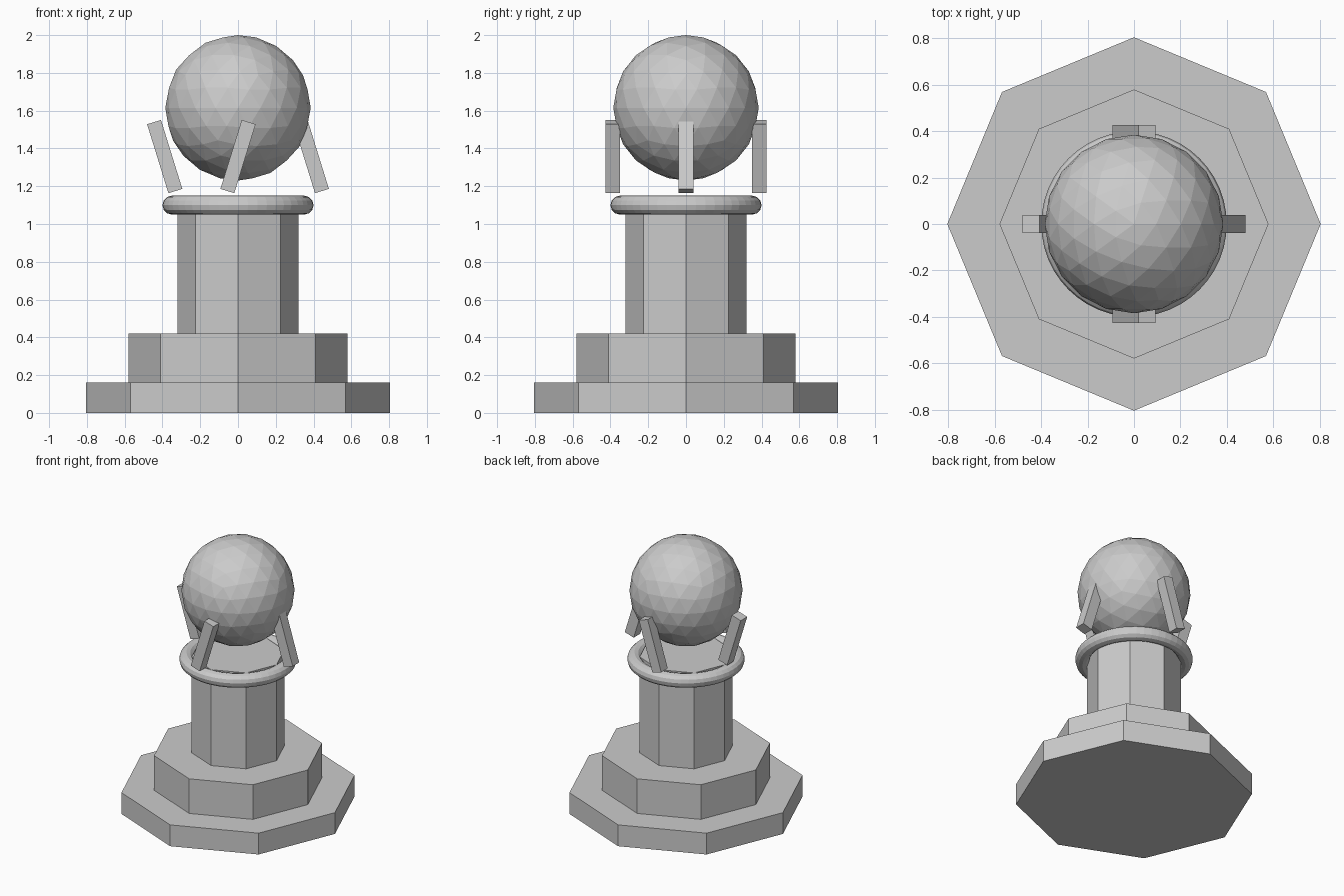
import bpy
import math

cube = bpy.data.objects.get("Cube")
if cube:
    bpy.data.objects.remove(cube, do_unlink=True)

# Single stone colour
stone = bpy.data.materials.new("grey_stone")
stone.use_nodes = True
colour = (0.6, 0.6, 0.6, 1.0)
stone.diffuse_color = colour
stone.node_tree.nodes["Principled BSDF"].inputs["Base Color"].default_value = colour


def finish(name):
    obj = bpy.context.object
    obj.name = name
    obj.data.materials.clear()
    obj.data.materials.append(stone)
    return obj


def octagon(name, radius, bottom, top):
    bpy.ops.mesh.primitive_cylinder_add(
        vertices=8, radius=radius, depth=top - bottom,
        location=(0, 0, (bottom + top) / 2))
    return finish(name)


# Stepped base and column
octagon("lower_step", 0.805, 0.0, 0.16)
octagon("upper_step", 0.58, 0.16, 0.42)
octagon("column", 0.32, 0.42, 1.14)

# Rounded collar around the column top
bpy.ops.mesh.primitive_torus_add(
    major_radius=0.35, minor_radius=0.05,
    major_segments=48, minor_segments=12, location=(0, 0, 1.1))
finish("collar_ring")

# Faceted orb
bpy.ops.mesh.primitive_ico_sphere_add(
    subdivisions=3, radius=0.385, location=(0, 0, 1.615))
finish("orb")

# Four leaning prongs: the side pair leans to -x, the front and back pair to +x
REACH = 0.388
LEAN = 0.3
prongs = [
    ("left_prong", REACH, 0, -LEAN),
    ("right_prong", -REACH, 0, -LEAN),
    ("front_prong", 0, -REACH, LEAN),
    ("back_prong", 0, REACH, LEAN),
]
for name, x, y, lean in prongs:
    bpy.ops.mesh.primitive_cube_add(
        size=1, location=(x, y, 1.357), rotation=(0, lean, 0))
    prong = finish(name)
    prong.scale = (0.077, 0.077, 0.382)
